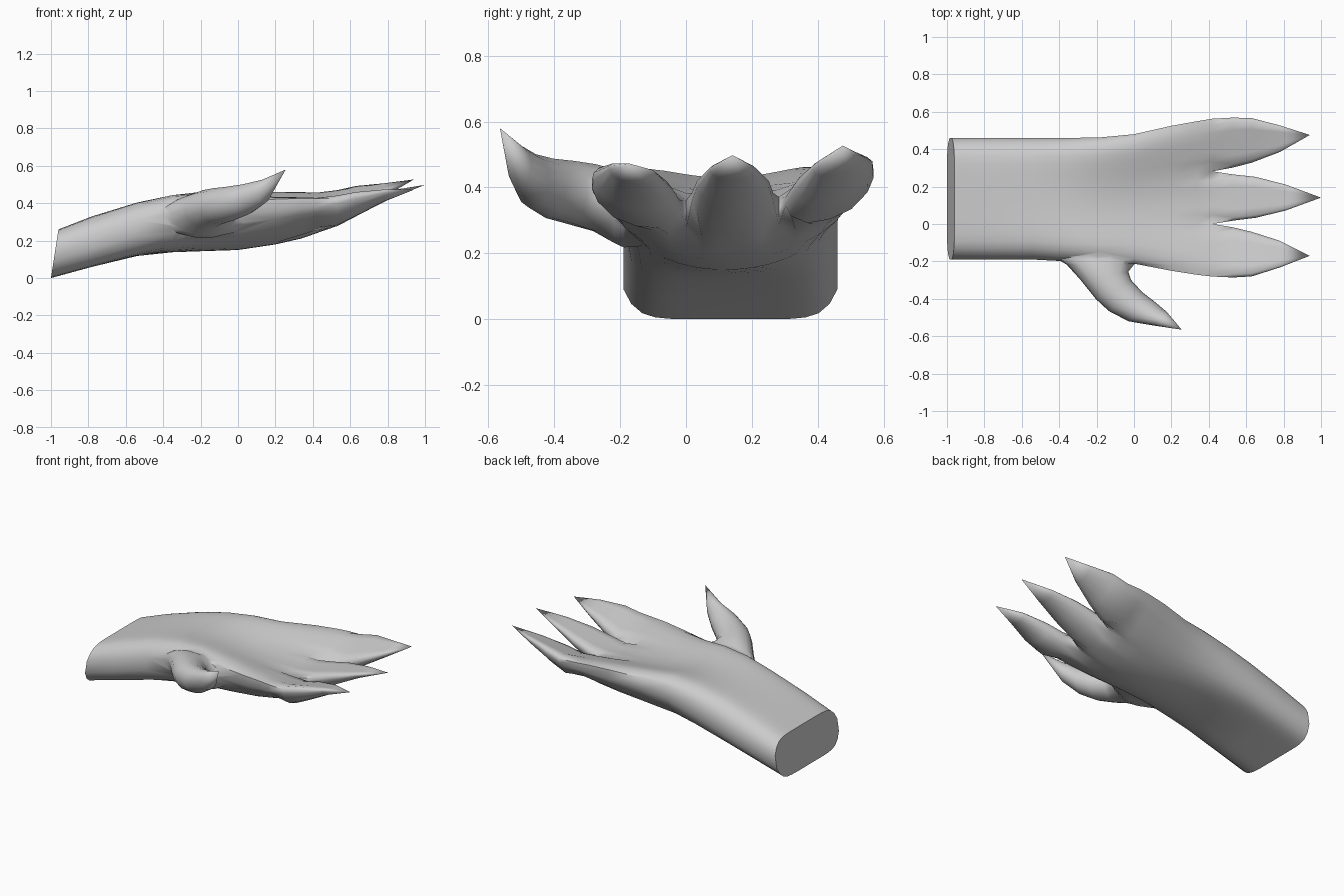
import bpy, bmesh
from math import sin, cos, pi

if "Cube" in bpy.data.objects:
    bpy.data.objects.remove(bpy.data.objects["Cube"])


def finish(bm, name):
    bmesh.ops.recalc_face_normals(bm, faces=bm.faces)
    me = bpy.data.meshes.new(name)
    bm.to_mesh(me)
    bm.free()
    ob = bpy.data.objects.new(name, me)
    bpy.context.collection.objects.link(ob)
    return ob


def bridge(bm, a, b):
    n = len(a)
    for i in range(n):
        j = (i + 1) % n
        bm.faces.new((a[i], a[j], b[j], b[i]))


def close_tip(bm, ring, co):
    tip = bm.verts.new(co)
    for i in range(len(ring)):
        bm.faces.new((ring[i], ring[(i + 1) % len(ring)], tip))


# Forearm and cupped palm, with three pointed fingers growing from shared columns
N = 18
bm = bmesh.new()
# x, y low, y high, z bottom, z top, edge raise, side tilt, roundness power, web pinch
stations = [
    (-1.00, -.19, .46, .00, .26, .00, .00, 7, 0),
    (-.78, -.19, .46, .06, .33, .00, .00, 7, 0),
    (-.54, -.19, .46, .118, .402, .01, .00, 7, 0),
    (-.35, -.20, .46, .138, .43, .045, .00, 6, 0),
    (-.18, -.208, .463, .144, .43, .085, .005, 5, 0),
    (.00, -.212, .48, .15, .405, .11, .01, 4.5, 0),
    (.20, -.25, .525, .18, .39, .12, .015, 4.5, 0),
    (.34, -.272, .55, .212, .385, .117, .015, 4.5, .12),
    (.42, -.281, .563, .24, .383, .108, .015, 4.5, .4),
]
prev = None
for k, (x, y0, y1, zb, zt, lift, tilt, p, pinch) in enumerate(stations):
    top, bot = [], []
    for i in range(N + 1):
        v = 2 * i / N - 1
        u = v * (1 + .3 * (v * v - 1 / 9) * (1 - v * v))
        h = (zt - zb) / 2 * max(.3, (1 - abs(u) ** p) ** .5)
        if i in (N // 3, 2 * N // 3):
            h *= 1 - pinch
        y = (y0 + y1) / 2 + u * (y1 - y0) / 2
        z = (zb + zt) / 2 + lift * u * u + tilt * u
        lean = .04 / .26 if k == 0 else 0
        top.append(bm.verts.new((x + lean * (z + h), y, z + h)))
        bot.append(bm.verts.new((x + lean * (z - h), y, z - h)))
    ring = top + bot[::-1]
    if prev:
        bridge(bm, prev, ring)
    else:
        bm.faces.new(ring)
    prev = ring

# Fingers: x, y low, y high, z middle, half thickness, tilt; then the tip
fingers = [
    ([(.53, -.286, -.018, .347, .064, -.032), (.63, -.280, -.042, .385, .052, -.024),
      (.78, -.232, -.09, .436, .026, -.012)], (.94, -.17, .472)),
    ([(.53, .018, .265, .340, .062, 0), (.65, .033, .252, .386, .046, 0),
      (.81, .072, .211, .444, .022, 0)], (1.0, .141, .498)),
    ([(.53, .302, .569, .367, .064, .042), (.63, .328, .566, .407, .052, .036),
      (.78, .385, .527, .464, .026, .018)], (.94, .476, .527)),
]
M = N // 3
for f, (secs, tip) in enumerate(fingers):
    last = top[f * M:f * M + M + 1] + bot[f * M:f * M + M + 1][::-1]
    for x, y0, y1, zm, h, tilt in secs:
        ft, fb = [], []
        for i in range(M + 1):
            w = sin(pi / 2 * (2 * i / M - 1))
            y = (y0 + y1) / 2 + w * (y1 - y0) / 2
            t = h * max(.2, max(0, 1 - w ** 4) ** .5)
            z = zm + tilt * w + .5 * h * w * w
            ft.append(bm.verts.new((x, y, z + t)))
            fb.append(bm.verts.new((x, y, z - t)))
        ring = ft + fb[::-1]
        bridge(bm, last, ring)
        last = ring
    close_tip(bm, last, tip)
hand = finish(bm, "clawed_hand")

# Thumb with a flared root: outer edge x, y, inner edge x, y, z low, z high
thumb = [
    (-.42, -.13, .09, -.13, .22, .43),
    (-.41, -.188, .05, -.19, .215, .445),
    (-.36, -.217, .0, -.217, .228, .458),
    (-.285, -.30, -.03, -.255, .265, .473),
    (-.205, -.40, -.015, -.30, .287, .483),
    (-.135, -.465, .045, -.365, .305, .49),
    (-.03, -.52, .11, -.415, .338, .503),
    (.10, -.542, .175, -.47, .40, .527),
]
bm = bmesh.new()
prev = None
S = 14
for ax, ay, bx, by, z0, z1 in thumb:
    ring = []
    for i in range(S):
        a = 2 * pi * i / S
        c = (1 - cos(a)) / 2
        ring.append(bm.verts.new((ax + (bx - ax) * c, ay + (by - ay) * c,
                                  (z0 + z1) / 2 + (z1 - z0) / 2 * sin(a))))
    if prev:
        bridge(bm, prev, ring)
    else:
        bm.faces.new(ring)
    prev = ring
close_tip(bm, prev, (.255, -.565, .58))
root = finish(bm, "thumb_helper")

# Merge the thumb into the hand
mod = hand.modifiers.new("join_thumb", 'BOOLEAN')
mod.operation = 'UNION'
mod.solver = 'EXACT'
mod.object = root
bpy.ops.object.select_all(action='DESELECT')
hand.select_set(True)
bpy.context.view_layer.objects.active = hand
bpy.ops.object.modifier_apply(modifier=mod.name)
bpy.data.objects.remove(root)
bpy.ops.object.shade_smooth_by_angle(angle=1.0)
